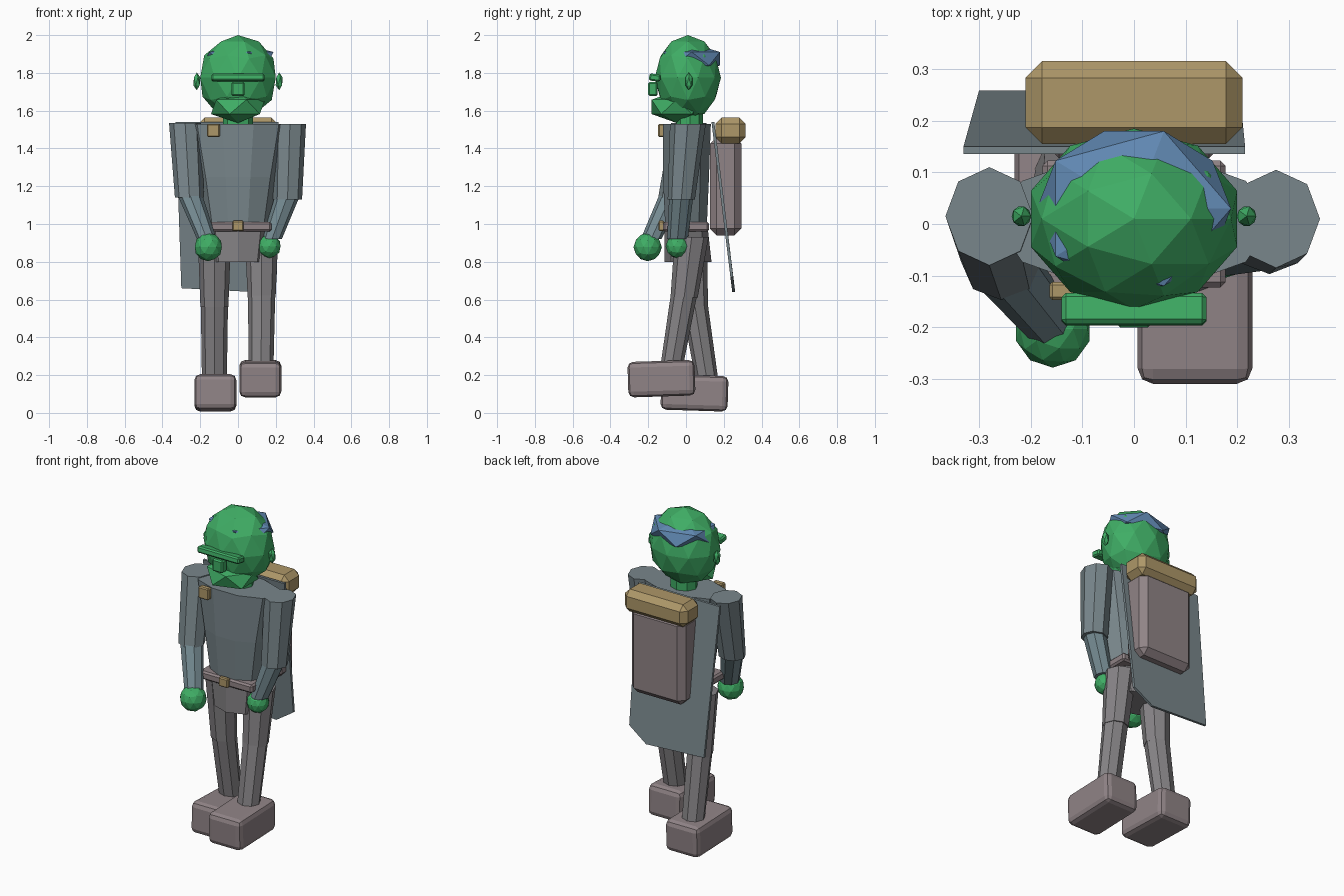
import bpy, bmesh, math
from mathutils import Matrix

if "Cube" in bpy.data.objects:
    bpy.data.objects.remove(bpy.data.objects["Cube"])


def material(name, rgb):
    m = bpy.data.materials.new(name)
    m.diffuse_color = (*rgb, 1)
    m.use_nodes = True
    m.node_tree.nodes["Principled BSDF"].inputs["Base Color"].default_value = m.diffuse_color
    return m


SKIN = material("skin", (0.05, 0.42, 0.13))
CLOTH = material("cloth", (0.19, 0.24, 0.26))
SLEEVE = material("sleeve", (0.18, 0.26, 0.29))
TROUSER = material("trouser", (0.24, 0.23, 0.24))
LEATHER = material("leather", (0.28, 0.23, 0.24))
TAN = material("tan", (0.42, 0.31, 0.14))
BLUE = material("blue_hair", (0.12, 0.25, 0.45))


def finish(name, bm, mat):
    bmesh.ops.recalc_face_normals(bm, faces=bm.faces)
    me = bpy.data.meshes.new(name)
    bm.to_mesh(me)
    bm.free()
    ob = bpy.data.objects.new(name, me)
    bpy.context.collection.objects.link(ob)
    me.materials.append(mat)
    return ob


def ball(name, loc, radii, mat, sub=2):
    bm = bmesh.new()
    bmesh.ops.create_icosphere(bm, subdivisions=sub, radius=1)
    bm.transform(Matrix.Translation(loc) @ Matrix.Diagonal((*radii, 1)))
    return finish(name, bm, mat)


def box(name, loc, size, mat, bevel=0.01, tilt=0, segments=1):
    bm = bmesh.new()
    bmesh.ops.create_cube(bm, size=1)
    bm.transform(Matrix.Diagonal((*size, 1)))
    bmesh.ops.bevel(bm, geom=bm.edges[:], offset=bevel, segments=segments,
                    profile=0.5, affect='EDGES')
    bm.transform(Matrix.Translation(loc) @ Matrix.Rotation(math.radians(tilt), 4, 'X'))
    return finish(name, bm, mat)


def loft(name, rings, mat, sides=8):
    """Capped tube through horizontal rings given as (x, y, z, rx, ry)."""
    bm = bmesh.new()
    loops = []
    for x, y, z, rx, ry in rings:
        loops.append([bm.verts.new((x + rx * math.cos(i * math.tau / sides),
                                    y + ry * math.sin(i * math.tau / sides), z))
                      for i in range(sides)])
    for a, b in zip(loops, loops[1:]):
        for i in range(sides):
            j = (i + 1) % sides
            bm.faces.new((a[i], a[j], b[j], b[i]))
    bm.faces.new(loops[0])
    bm.faces.new(loops[-1])
    return finish(name, bm, mat)


# Head and face
ball("head", (0, 0.01, 1.775), (0.21, 0.175, 0.225), SKIN)
ball("jaw", (0, -0.05, 1.62), (0.16, 0.155, 0.085), SKIN, 1)
ball("hair", (0, 0.03, 1.875), (0.21, 0.176, 0.08), BLUE, 1)
box("brow", (0, -0.165, 1.775), (0.28, 0.06, 0.038), SKIN, 0.008, -8)
box("nose", (0, -0.175, 1.715), (0.07, 0.05, 0.075), SKIN, 0.008)
for s, side in ((-1, "left"), (1, "right")):
    ball(side + "_ear", (s * 0.218, 0.015, 1.755), (0.021, 0.022, 0.047), SKIN, 1)
loft("neck", [(0, 0.02, 1.5, 0.08, 0.07), (0, 0.02, 1.6, 0.08, 0.07)], SKIN)

# Torso, hips and belt
loft("torso", [(0, 0, 0.97, 0.165, 0.115), (0, 0, 1.25, 0.212, 0.128),
               (0, 0.005, 1.53, 0.268, 0.133)], CLOTH, 10)
loft("hips", [(0, 0.01, 0.8, 0.145, 0.125), (0, 0, 0.98, 0.172, 0.115)], TROUSER)
box("belt", (0, 0, 0.985), (0.355, 0.245, 0.05), LEATHER, 0.01)
box("buckle", (0, -0.13, 0.99), (0.06, 0.03, 0.055), TAN, 0.006)
box("clasp", (-0.13, -0.13, 1.495), (0.068, 0.035, 0.07), TAN, 0.006)

# Arms: shoulder, elbow, wrist, hand position and hand radius
arms = {
    "left": ((-0.28, 0.015, 1.535), (-0.257, -0.075, 1.14), (-0.165, -0.185, 0.92),
             (-0.157, -0.203, 0.878), 0.075),
    "right": ((0.275, 0.01, 1.53), (0.262, -0.025, 1.13), (0.18, -0.045, 0.92),
              (0.165, -0.045, 0.882), 0.063),
}
for side, (sh, el, wr, hand, r) in arms.items():
    loft(side + "_upper_arm", [(*sh, 0.085, 0.095), (*el, 0.077, 0.072)], CLOTH)
    top = (el[0], el[1], el[2] + 0.02)
    loft(side + "_forearm", [(*top, 0.066, 0.064), (*wr, 0.052, 0.055)], SLEEVE)
    ball(side + "_hand", hand, (r, r, r), SKIN)

# Legs in mid stride with boots: hip, knee, ankle, boot centre and tilt
legs = {
    "left": ((-0.125, 0.02, 0.93), (-0.125, 0.045, 0.56), (-0.125, 0.11, 0.18),
             (-0.12, 0.045, 0.106), -1.8),
    "right": ((0.125, 0.03, 0.93), (0.125, -0.01, 0.61), (0.122, -0.075, 0.25),
              (0.118, -0.13, 0.181), 1.8),
}
for side, (hip, knee, ankle, boot, tilt) in legs.items():
    loft(side + "_thigh", [(*knee, 0.074, 0.072), (*hip, 0.088, 0.09)], TROUSER)
    knee_top = (knee[0], knee[1], knee[2] + 0.02)
    loft(side + "_shin", [(*ankle, 0.066, 0.06), (*knee_top, 0.072, 0.07)], TROUSER)
    box(side + "_boot", boot, (0.222, 0.355, 0.188), LEATHER, 0.03, tilt, 2)

# Uneven cape hanging behind
bm = bmesh.new()
outline = [(-0.33, 0.135, 1.54), (0.215, 0.135, 1.54), (0.205, 0.235, 0.72),
           (0.085, 0.245, 0.64), (-0.3, 0.243, 0.66)]
front = [bm.verts.new(p) for p in outline]
back = [bm.verts.new((x, y + 0.015, z)) for x, y, z in outline]
bm.faces.new(front)
bm.faces.new(back[::-1])
for i in range(5):
    j = (i + 1) % 5
    bm.faces.new((front[i], back[i], back[j], front[j]))
finish("cape", bm, CLOTH)

# Backpack and bedroll
box("backpack", (0, 0.21, 1.2), (0.36, 0.165, 0.52), LEATHER, 0.035)
box("bedroll", (0, 0.235, 1.495), (0.42, 0.16, 0.135), TAN, 0.032)
